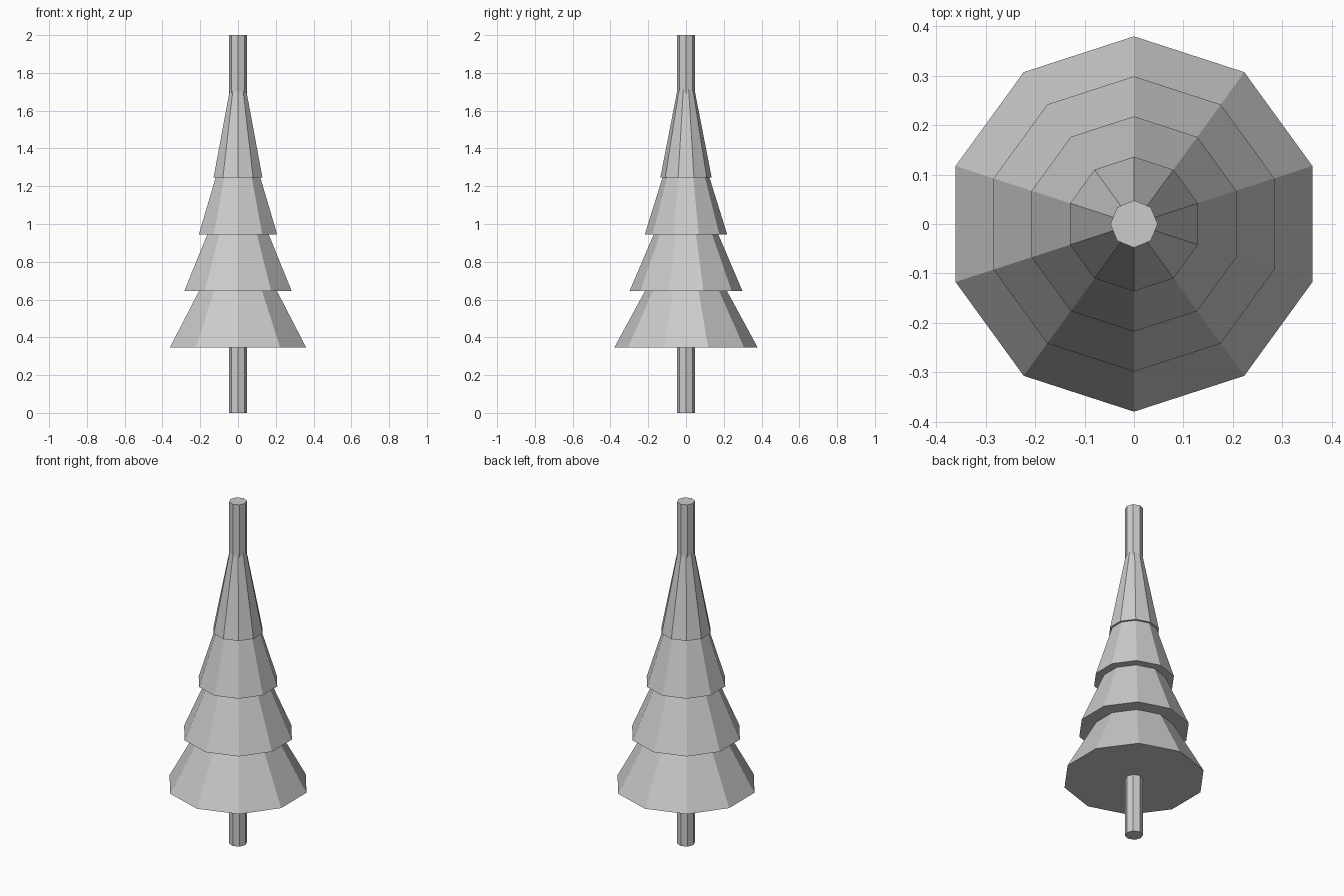
import bpy

if "Cube" in bpy.data.objects:
    bpy.data.objects.remove(bpy.data.objects["Cube"])

# Trunk: octagonal pole running the full height
bpy.ops.mesh.primitive_cylinder_add(vertices=8, radius=0.048, depth=2.0, location=(0, 0, 1.0))
bpy.context.object.name = "trunk"

# Foliage: four ten-sided cones of equal height, narrowing upwards
TIER_HEIGHT = 0.7
for i, radius in enumerate((0.38, 0.299, 0.218, 0.136)):
    base = 0.345 + 0.3 * i
    bpy.ops.mesh.primitive_cone_add(vertices=10, radius1=radius, radius2=0, depth=TIER_HEIGHT,
                                    location=(0, 0, base + TIER_HEIGHT / 2))
    bpy.context.object.name = f"foliage_tier_{i + 1}"
